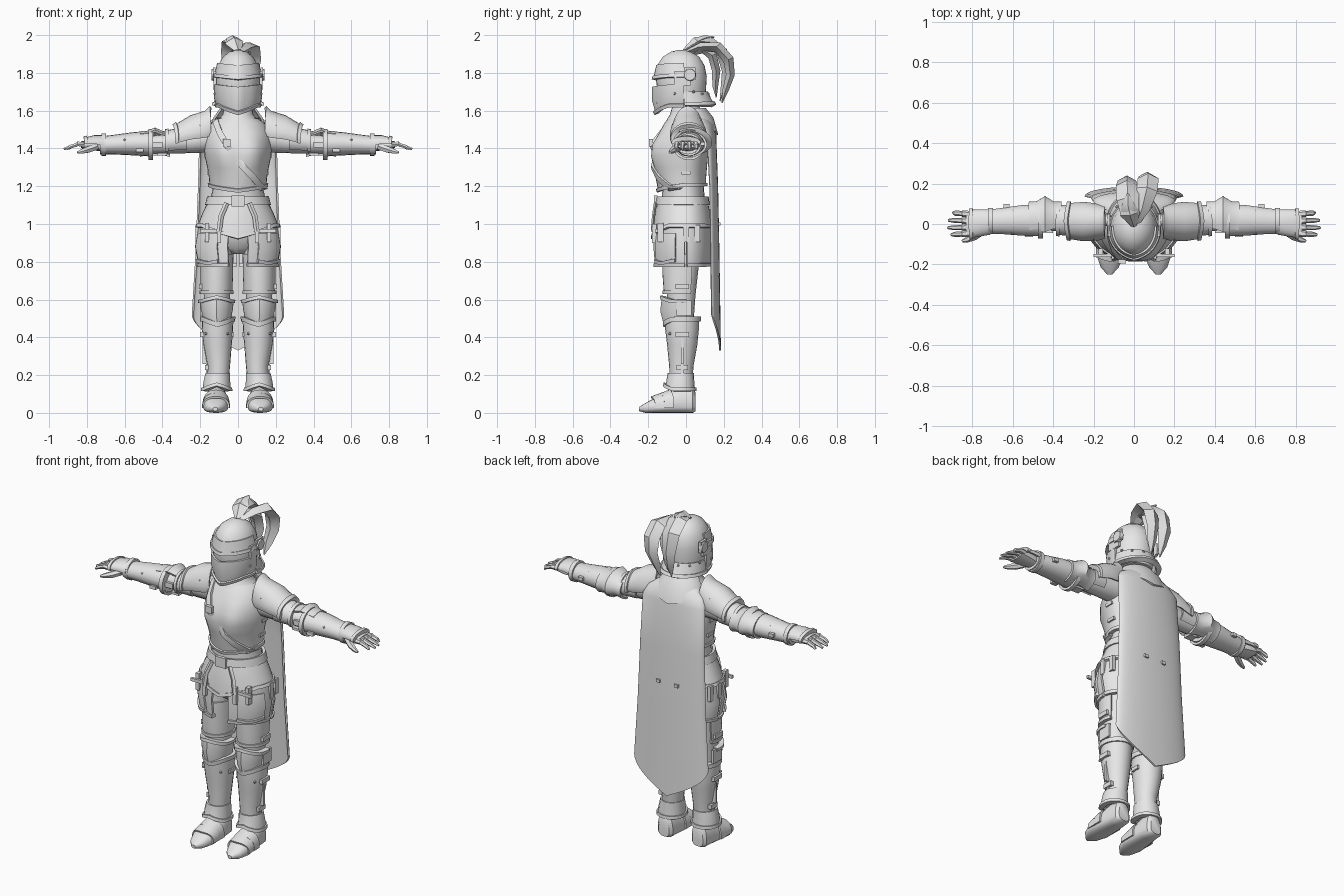
import bpy, bmesh, math
from mathutils import Vector, Matrix

steel = bpy.data.materials.new("plain_grey")
steel.diffuse_color = (0.8, 0.8, 0.8, 1)


def finish(name, bm, mirror=False, thick=0, wrap=None):
    bmesh.ops.recalc_face_normals(bm, faces=bm.faces[:])
    me = bpy.data.meshes.new(name)
    bm.to_mesh(me)
    bm.free()
    me.materials.append(steel)
    ob = bpy.data.objects.new(name, me)
    bpy.context.collection.objects.link(ob)
    if wrap:
        m = ob.modifiers.new("wrap", 'SHRINKWRAP')
        m.target, m.offset, m.wrap_mode = wrap, 0.008, 'ABOVE_SURFACE'
    if thick:
        m = ob.modifiers.new("thick", 'SOLIDIFY')
        m.thickness, m.offset = thick, 0
    if mirror:
        ob.modifiers.new("mirror", 'MIRROR').use_mirror_merge = False
    return ob


def skin(rings, closed, cap):
    """Join rings of points into a surface."""
    bm = bmesh.new()
    vs = [[bm.verts.new(p) for p in r] for r in rings]
    n = len(rings[0])
    for a, b in zip(vs, vs[1:]):
        for i in range(n if closed else n - 1):
            j = (i + 1) % n
            bm.faces.new((a[i], a[j], b[j], b[i]))
    if cap:
        bm.faces.new(vs[0])
        bm.faces.new(vs[-1])
    return bm


def shell(name, rows, span=None, axis='z', mirror=False, thick=0, seg=24, p=2.0,
          mid=0, w=60, bump=(0, 15), rim=False):
    """Rows: position on axis, centre u, centre v, side radius, radius at angle 0,
    radius at angle 180, chevron shift, bump amount. No span means a full turn."""
    a0, a1 = span or (0, 360)
    angles = [a0 + (a1 - a0) * i / seg for i in range(seg + (1 if span else 0))]
    power = lambda c: math.copysign(abs(c) ** (2 / p), c)
    dist = lambda a, m: abs((a - m + 180) % 360 - 180)
    rows = [tuple(r) + (0,) * (8 - len(r)) for r in rows]
    rings = []
    for h, cu, cv, ru, r0, r180, dz, k in rows:
        ring = []
        for a in angles:
            c, s = math.cos(math.radians(a)), math.sin(math.radians(a))
            f = 1 + k * math.exp(-((dist(a, 0) - bump[0]) / bump[1]) ** 2)
            u = cu + ru * power(s)
            v = cv - power(c) * (r0 * f if c > 0 else r180)
            t = h + dz * max(0, 1 - dist(a, mid) / w)
            ring.append({'z': (u, v, t), 'x': (t, u, v), 'y': (u, t, v)}[axis])
        rings.append(ring)
    ob = finish(name, skin(rings, not span, not thick), mirror, thick)
    if rim:  # raised border along the last row
        a, b = rows[-2], rows[-1]
        t = 1 - 0.018 / abs(a[0] - b[0])
        edge = [x + (y - x) * t for x, y in zip(a, b)]
        edge[6] = b[6]
        shell(name + "_rim", [edge, b], span, axis, mirror, thick * 2.4, seg, p, mid, w, bump)
    return ob


def sweep(name, pts, sides=6, ref=(1, 0, 0), flat=1.0, mirror=False):
    """Tapered tube through points (x, y, z, radius)."""
    c = [Vector(q[:3]) for q in pts]
    rings = []
    for i, q in enumerate(pts):
        t = (c[min(i + 1, len(c) - 1)] - c[max(i - 1, 0)]).normalized()
        s = (Vector(ref) - t * t.dot(Vector(ref))).normalized()
        n = t.cross(s)
        rings.append([c[i] + q[3] * (s * math.cos(2 * math.pi * j / sides)
                      + n * flat * math.sin(2 * math.pi * j / sides)) for j in range(sides)])
    return finish(name, skin(rings, True, True), mirror)


def boxes(name, items, mirror=True):
    bm = bmesh.new()
    for cx, cy, cz, sx, sy, sz in items:
        bmesh.ops.create_cube(bm, size=1, matrix=Matrix.Translation((cx, cy, cz))
                              @ Matrix.Diagonal((sx, sy, sz, 1)))
    return finish(name, bm, mirror)


def rivets(name, pts, r=0.008):
    bm = bmesh.new()
    for q in pts:
        bmesh.ops.create_icosphere(bm, subdivisions=1, radius=r, matrix=Matrix.Translation(q))
    return finish(name, bm, True)


# Helmet
shell("helmet_skull", [(1.63, 0, -.01, .10, .12, .11), (1.70, 0, -.02, .113, .13, .125),
      (1.78, 0, -.02, .117, .138, .13, 0, .03), (1.84, 0, -.02, .106, .128, .118, 0, .03),
      (1.885, 0, -.02, .08, .10, .09, 0, .03), (1.912, 0, -.02, .045, .06, .05),
      (1.922, 0, -.02, .012, .02, .015)], seg=32)
shell("helmet_brow", [(1.85, 0, -.02, .106, .13, .11, -.01, .02),
      (1.775, 0, -.02, .123, .143, .12, -.012, .05)], (-95, 95), thick=.01, rim=True)
shell("visor", [(1.738, 0, -.02, .123, .143, .12, -.012, .07), (1.67, 0, -.02, .122, .142, .12, -.012, .09),
      (1.622, 0, -.02, .106, .126, .11, -.04, .06)], (-95, 95), thick=.012, rim=True)
boxes("visor_arm", [(.122, -.02, 1.77, .014, .085, .075), (.126, .02, 1.795, .014, .06, .065)])
shell("visor_pivot", [(.12, .02, 1.79, .034, .034, .034), (.14, .02, 1.79, .03, .03, .03)],
      axis='x', mirror=True, seg=12)
boxes("breath_slit", [(.04, -.150, 1.675, .010, .012, .075)])
shell("neck_guard", [(1.70, 0, -.01, .113, .1, .12), (1.66, 0, 0, .118, .1, .128),
      (1.625, 0, 0, .125, .1, .148)], (85, 275), thick=.012, rim=True)
rivets("helmet_rivet", [(.12, .04, 1.70), (.085, .085, 1.69), (.03, .118, 1.69), (.123, -.06, 1.69)])

# Plume feathers
for i, pts in enumerate([
    [(0, -.01, 1.92, .015), (-.02, .05, 1.965, .045), (-.03, .12, 1.965, .056), (-.035, .19, 1.91, .055),
     (-.035, .215, 1.81, .045), (-.03, .20, 1.72, .03), (-.03, .18, 1.65, .004)],
    [(.01, 0, 1.91, .015), (.04, .08, 1.94, .04), (.065, .17, 1.935, .052), (.07, .225, 1.87, .052),
     (.065, .235, 1.79, .042), (.05, .21, 1.71, .03), (.04, .19, 1.64, .004)],
    [(0, .02, 1.90, .02), (.01, .09, 1.925, .04), (.02, .14, 1.89, .045), (.02, .16, 1.81, .04),
     (.01, .155, 1.73, .028), (.01, .16, 1.67, .004)]]):
    sweep("plume_feather_%d" % i, pts, 4, flat=.55)
sweep("plume_crest", [(0, 0, 1.92, .02), (-.02, .05, 1.96, .05), (-.03, .10, 1.985, .03),
                      (-.03, .15, 1.99, .006)], 4, flat=.5)

# Neck and torso
shell("gorget", [(1.63, 0, 0, .07, .07, .07), (1.58, 0, 0, .082, .085, .08), (1.555, 0, 0, .10, .10, .09),
      (1.53, 0, 0, .14, .115, .10), (1.50, 0, 0, .15, .12, .10)])
breast = shell("breastplate", [(1.555, 0, 0, .10, .09, .085), (1.53, 0, 0, .135, .11, .095),
      (1.48, 0, 0, .165, .135, .105, 0, .06), (1.42, 0, 0, .175, .16, .11, 0, .18),
      (1.36, 0, 0, .17, .165, .11, 0, .2), (1.30, 0, 0, .157, .16, .105, 0, .09),
      (1.24, 0, 0, .147, .152, .10, -.01), (1.20, 0, 0, .145, .14, .10, -.03)],
      thick=.012, seg=36, w=90, bump=(32, 24), rim=True)
shell("waist", [(1.30, 0, 0, .14, .13, .09), (1.18, 0, 0, .136, .125, .095), (1.05, 0, 0, .16, .135, .11)])
boxes("side_buckle", [(.17, .0, 1.36, .02, .05, .018), (.155, .0, 1.27, .02, .05, .018)])

# Diagonal chest strap
line = [(-.125, -.06, 1.55), (-.1, -.14, 1.49), (-.06, -.18, 1.42), (-.02, -.17, 1.36),
        (.03, -.17, 1.30), (.08, -.14, 1.245), (.125, -.09, 1.20), (.145, -.02, 1.175)]
ring = [[Vector(q) + Vector((.012, 0, .012)) * s for s in (-1, 0, 1)] for q in line]
finish("chest_strap", skin(ring, False, False), thick=.014, wrap=breast)
boxes("chest_buckle", [(-.06, -.185, 1.43, .04, .02, .04)], False)

# Waist belt, skirt plates and pouches
shell("belt", [(1.145, 0, 0, .155, .15, .112), (1.10, 0, 0, .167, .157, .118)], thick=.016)
boxes("belt_buckle", [(0, -.16, 1.122, .07, .018, .06)], False)
shell("upper_skirt", [(1.12, 0, 0, .152, .142, .11), (1.05, 0, 0, .185, .162, .122),
      (.98, 0, 0, .213, .172, .132, -.06)], thick=.012, seg=36, rim=True)
for nm, span in (("front", (14, 88)), ("back", (92, 178))):
    shell(nm + "_tasset", [(1.01, 0, 0, .20, .16, .125), (.88, 0, 0, .222, .172, .13),
          (.775, 0, 0, .203, .163, .124)], span, mirror=True, thick=.012, seg=10, rim=True)
shell("tasset_pocket", [(.95, 0, 0, .218, .172, .13), (.88, 0, 0, .231, .18, .13),
      (.80, 0, 0, .214, .172, .13, -.015)], (28, 72), mirror=True, thick=.014, seg=8, mid=45, w=25, rim=True)
boxes("pocket_strap", [(.10, -.168, .95, .022, .022, .10), (.165, -.135, .955, .022, .03, .10),
                       (.14, -.155, .965, .12, .014, .018), (.215, .0, .95, .02, .03, .09),
                       (.205, .06, .95, .02, .03, .09)])
sweep("hanging_strap", [(.06, -.162, 1.11, .014), (.09, -.172, 1.04, .014), (.10, -.178, .96, .014)],
      4, flat=.6, mirror=True)
shell("hips", [(1.06, 0, 0, .15, .12, .10), (.95, 0, 0, .175, .12, .105), (.87, 0, 0, .12, .09, .08),
      (.84, 0, 0, .04, .05, .05)])

# Cape and cowl
shell("cape", [(1.565, 0, .06, .11, 0, .06), (1.52, 0, .085, .175, 0, .06), (1.47, 0, .11, .20, 0, .045),
      (1.2, 0, .125, .207, 0, .04), (.85, 0, .13, .22, 0, .042), (.52, 0, .135, .24, 0, .045, -.19)],
      (90, 270), thick=.01, mid=180, w=90)
shell("cowl", [(1.61, 0, .02, .09, 0, .08), (1.56, 0, .04, .125, 0, .10),
      (1.52, 0, .06, .14, 0, .105, -.05)], (90, 270), thick=.012, mid=180, w=80)
boxes("cape_clip", [(.06, .172, 1.0, .025, .02, .018)])

# Arms
shell("upper_arm", [(.13, .01, 1.46, .075, .08, .07), (.25, .015, 1.44, .06, .065, .06),
      (.38, .02, 1.425, .055, .052, .05), (.48, .02, 1.42, .05, .045, .045)], axis='x', mirror=True, seg=16)
shell("pauldron", [(.145, .01, 1.49, .075, .06, .13), (.17, .01, 1.48, .085, .06, .115),
      (.25, .012, 1.47, .092, .06, .10), (.33, .015, 1.45, .082, .06, .065, .01)], (70, 290), 'x', True,
      .012, 16, mid=180, rim=True)
shell("pauldron_lame", [(.27, .015, 1.44, .075, .06, .07), (.385, .02, 1.43, .068, .055, .06)],
      (45, 315), 'x', True, .01, 16, rim=True)
shell("elbow_guard", [(.36, .02, 1.42, .085, .06, .065), (.40, .025, 1.425, .082, .055, .062),
      (.44, .025, 1.43, .108, .062, .075), (.48, .025, 1.425, .082, .055, .062),
      (.52, .02, 1.42, .085, .06, .065)], (10, 215), 'x', True, .012, 14)
shell("forearm", [(.45, .018, 1.425, .08, .068, .068), (.55, .018, 1.425, .077, .062, .062),
      (.65, .015, 1.42, .066, .052, .053), (.73, .01, 1.415, .06, .046, .048)], axis='x', mirror=True, seg=18)
for i, (x, r) in enumerate(((.462, .075), (.71, .053))):
    shell("forearm_band_%d" % i, [(x - .012, .015, 1.42, r + .006, r, r),
          (x + .012, .015, 1.42, r + .006, r, r)], None, 'x', True, .014, 18)
boxes("arm_buckle", [(.63, .085, 1.425, .03, .03, .02), (.43, -.035, 1.42, .06, .02, .03),
                     (.40, .0, 1.37, .05, .05, .014), (.52, -.055, 1.39, .04, .02, .02)])
shell("gauntlet_cuff", [(.71, .01, 1.425, .058, .04, .04), (.76, .005, 1.43, .062, .035, .035),
      (.815, .0, 1.43, .066, .03, .022)], (80, 280), 'x', True, .01, 12, rim=True)
shell("palm", [(.72, .01, 1.415, .04, .03, .03), (.77, .005, 1.415, .055, .025, .025),
      (.83, .0, 1.42, .06, .018, .018)], axis='x', mirror=True, seg=12, p=2.6)
for i, (y, end) in enumerate(((.048, .895), (.016, .918), (-.016, .922), (-.046, .905))):
    sweep("finger_%d" % i, [(.815, y, 1.422, .017), (.85, y * 1.08, 1.424, .016),
          (.853, y * 1.08, 1.42, .013), (.885, y * 1.12, 1.41, .013), (end, y * 1.15, 1.397, .007)],
          6, (0, 1, 0), .85, True)
sweep("thumb", [(.75, -.035, 1.41, .02), (.79, -.062, 1.395, .019), (.825, -.078, 1.385, .014),
                (.85, -.085, 1.378, .007)], 6, (0, 1, 0), mirror=True)
rivets("arm_rivet", [(.20, -.07, 1.52), (.30, -.062, 1.48), (.30, .085, 1.49), (.37, -.04, 1.46),
                     (.60, -.045, 1.445), (.60, .06, 1.46), (.22, .085, 1.53)])

# Legs
shell("thigh", [(.95, .105, -.01, .085, .10, .09), (.80, .112, -.015, .08, .10, .085),
      (.62, .112, -.02, .07, .08, .07), (.48, .11, -.02, .062, .065, .06)], mirror=True, seg=18)
shell("thigh_plate", [(.84, .112, -.015, .083, .106, .09), (.74, .113, -.015, .082, .105, .09),
      (.63, .113, -.02, .078, .092, .085)], (-120, 120), mirror=True, thick=.01, seg=18, rim=True)
shell("knee_plate", [(.50, .112, -.02, .07, .085, .08, -.045, .05), (.55, .113, -.02, .08, .10, .08, -.01, .1),
      (.60, .113, -.02, .085, .096, .08, .02, .06)], (-105, 105), mirror=True, thick=.012, seg=18, rim=True)
boxes("knee_wing", [(.196, -.01, .555, .012, .08, .08)])
shell("greave", [(.51, .107, -.02, .083, .092, .09, -.03), (.44, .109, -.02, .083, .09, .088),
      (.36, .108, -.02, .075, .08, .08), (.25, .102, -.025, .06, .064, .065),
      (.14, .108, -.028, .055, .058, .06)], mirror=True, seg=20)
shell("greave_rim", [(.485, .108, -.02, .086, .094, .092, -.03), (.51, .107, -.02, .088, .097, .094, -.03)],
      mirror=True, thick=.012, seg=20)
boxes("greave_seam", [(.178, -.02, .36, .018, .012, .20), (.16, -.02, .22, .018, .012, .12)])
boxes("leg_buckle", [(.19, -.02, .415, .02, .07, .026), (.163, -.02, .24, .022, .06, .026),
                     (.197, -.02, .67, .018, .07, .026), (.028, -.02, .415, .016, .05, .022)])
shell("ankle_cuff", [(.21, .107, -.028, .06, .064, .064), (.165, .112, -.028, .066, .07, .066),
      (.115, .113, -.028, .07, .08, .07, .025)], mirror=True, thick=.012, seg=18, rim=True)

# Feet
shell("shoe", [(-.25, .12, .022, .012, .012, .008), (-.215, .12, .026, .045, .026, .026),
      (-.16, .118, .03, .066, .03, .052), (-.09, .115, .035, .064, .035, .075),
      (-.02, .112, .04, .056, .04, .10), (.035, .112, .04, .05, .04, .095),
      (.05, .112, .04, .035, .032, .07)], axis='y', mirror=True, seg=18, p=2.5)
for i, (y, r, h) in enumerate(((-.165, .067, .052), (-.115, .068, .07))):
    shell("toe_lame_%d" % i, [(y, .117, .03, r, .03, h, -.02), (y + .05, .116, .03, r, .03, h + .018, -.02)],
          (85, 275), 'y', True, .01, 14, 2.5, mid=180)
rivets("leg_rivet", [(.165, -.115, .06), (.07, -.115, .06), (.17, -.085, .58), (.055, -.085, .58),
                     (.17, -.085, .42), (.055, -.085, .42)])

# Apply modifiers and shade
bpy.ops.object.select_all(action='SELECT')
bpy.context.view_layer.objects.active = breast
bpy.ops.object.convert(target='MESH')
bpy.ops.object.shade_smooth_by_angle(angle=math.radians(35))
